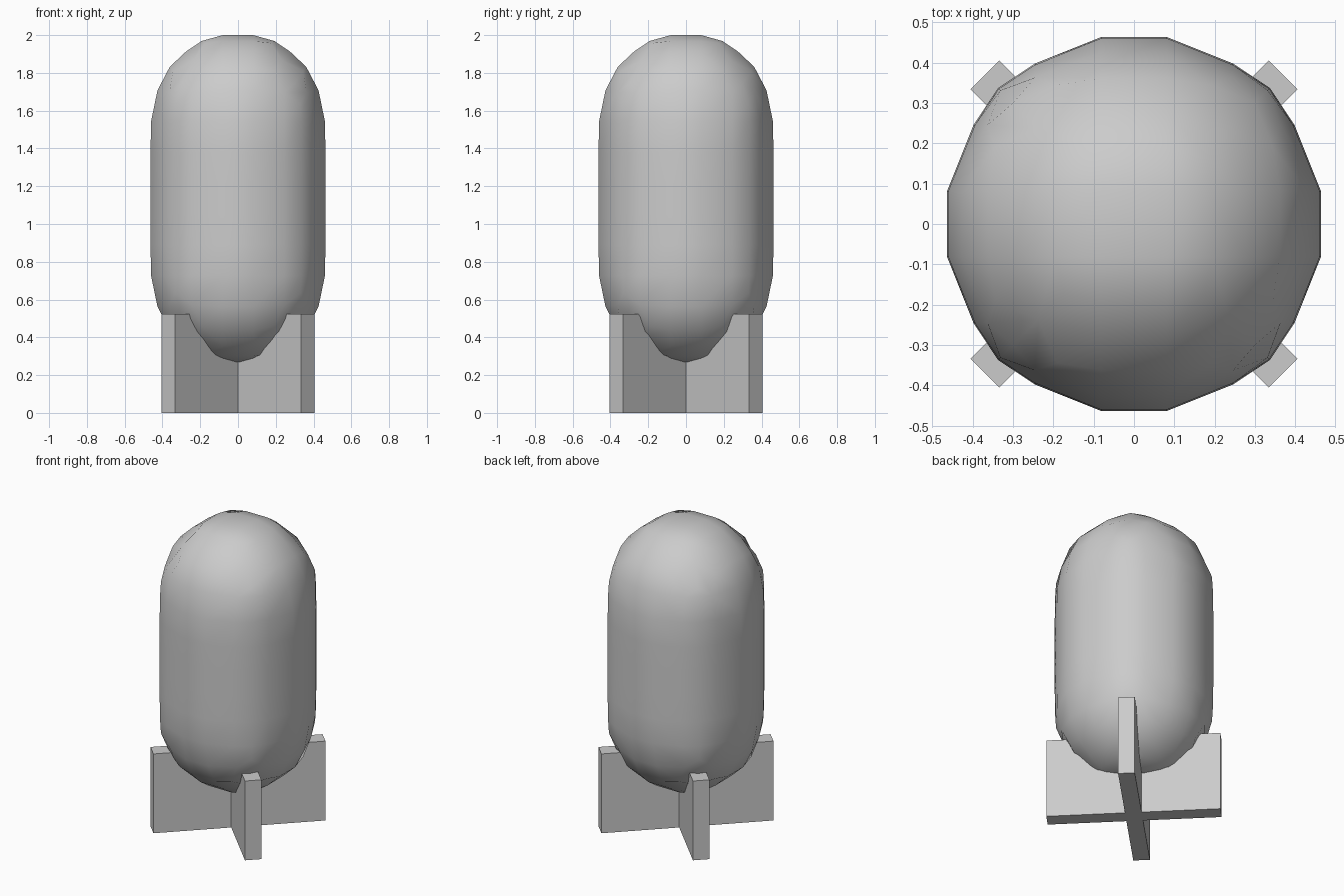
import bpy, bmesh, math
from mathutils import Vector
from itertools import product

if "Cube" in bpy.data.objects:
    bpy.data.objects.remove(bpy.data.objects["Cube"])

H = 0.1635                  # coarse grid step of the remeshed body
R, HALF = 0.478, 0.4165     # capsule radius and half length of its straight part
MID = 1.135                 # height of the body centre


def distance(p):
    """Signed distance from grid point p to the capsule."""
    v = Vector(p) * H
    v.z = max(abs(v.z) - HALF, 0)
    return v.length - R


def new_object(name, bm):
    bmesh.ops.recalc_face_normals(bm, faces=bm.faces)
    mesh = bpy.data.meshes.new(name)
    bm.to_mesh(mesh)
    bm.free()
    obj = bpy.data.objects.new(name, mesh)
    bpy.context.collection.objects.link(obj)
    return obj


# Body: a capsule surfaced on a coarse grid, one vertex per crossed cell
crossings, quads = {}, []
for p in product(range(-5, 6), range(-5, 6), range(-8, 9)):
    for axis in range(3):
        q = list(p)
        q[axis] += 1
        a, b = distance(p), distance(q)
        if (a < 0) == (b < 0):
            continue
        hit = Vector(p).lerp(Vector(q), a / (a - b)) * H
        u, w = (axis + 1) % 3, (axis + 2) % 3
        quad = []
        for du, dw in ((0, 0), (-1, 0), (-1, -1), (0, -1)):
            cell = list(p)
            cell[u] += du
            cell[w] += dw
            crossings.setdefault(tuple(cell), []).append(hit)
            quad.append(tuple(cell))
        quads.append(quad)

bm = bmesh.new()
verts = {c: bm.verts.new(sum(h, Vector()) / len(h) + Vector((0, 0, MID)))
         for c, h in crossings.items()}
for quad in quads:
    bm.faces.new([verts[c] for c in quad])
for f in bm.faces:
    f.smooth = True
new_object("body", bm)

# Fins: plus-shaped outline turned 45 degrees and extruded
L, T, TOP = 0.523, 0.05, 0.524
bm = bmesh.new()
outline = []
for i in range(4):
    turn = math.radians(45 + 90 * i)
    c, s = math.cos(turn), math.sin(turn)
    for x, y in ((L, -T), (L, T), (T, T)):
        outline.append(bm.verts.new((x * c - y * s, x * s + y * c, 0)))
base = bm.faces.new(outline)
top = bmesh.ops.extrude_face_region(bm, geom=[base], use_keep_orig=True)["geom"]
bmesh.ops.translate(bm, vec=(0, 0, TOP),
                    verts=[g for g in top if isinstance(g, bmesh.types.BMVert)])
new_object("tail_fins", bm)
